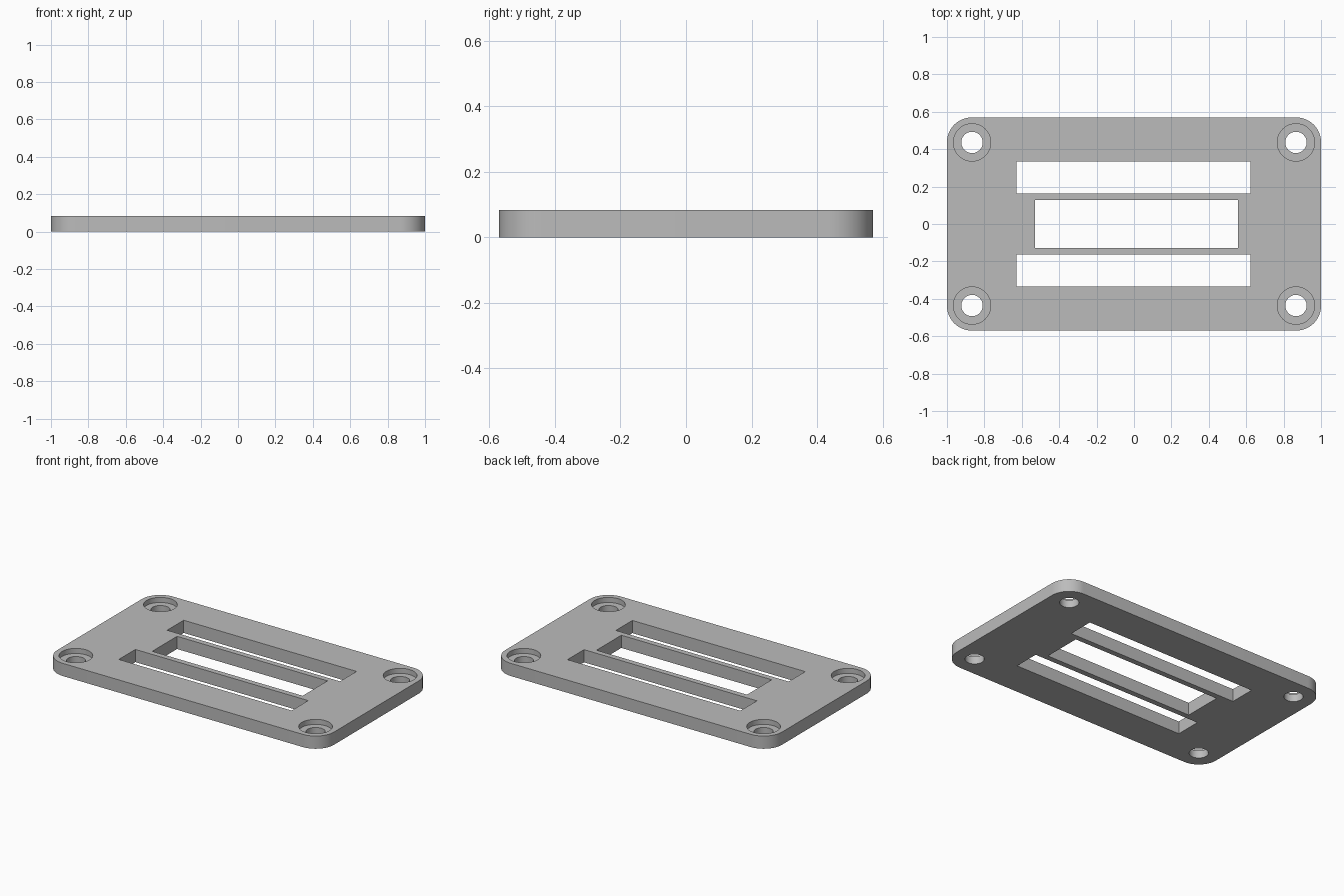
import bpy, bmesh, math

if "Cube" in bpy.data.objects:
    bpy.data.objects.remove(bpy.data.objects["Cube"])

H = 0.083          # plate thickness
W, D, R = 1.0, 0.57, 0.133
BORE = 0.033       # counterbore depth
HX, HY = 0.866, 0.436

grey = bpy.data.materials.new("plain grey")
grey.diffuse_color = (0.5, 0.5, 0.5, 1)
grey.use_nodes = True
grey.node_tree.nodes["Principled BSDF"].inputs["Base Color"].default_value = grey.diffuse_color


def prism(name, points, z0, z1, cutter=True):
    """Extrude a flat outline from z0 to z1."""
    bm = bmesh.new()
    face = bm.faces.new([bm.verts.new((x, y, z0)) for x, y in points])
    top = bmesh.ops.extrude_face_region(bm, geom=[face])
    verts = [v for v in top["geom"] if isinstance(v, bmesh.types.BMVert)]
    bmesh.ops.translate(bm, verts=verts, vec=(0, 0, z1 - z0))
    bmesh.ops.recalc_face_normals(bm, faces=bm.faces)
    mesh = bpy.data.meshes.new(name)
    bm.to_mesh(mesh)
    bm.free()
    mesh.materials.append(grey)
    ob = bpy.data.objects.new(name, mesh)
    bpy.context.collection.objects.link(ob)
    ob.hide_render = cutter
    return ob


def arc(cx, cy, r, a0, a1, n):
    return [(cx + r * math.cos(a0 + (a1 - a0) * i / n),
             cy + r * math.sin(a0 + (a1 - a0) * i / n)) for i in range(n + 1)]


def rect(x0, x1, y0, y1):
    return [(x0, y0), (x1, y0), (x1, y1), (x0, y1)]


# Rounded plate
outline = []
for i, (sx, sy) in enumerate([(1, 1), (-1, 1), (-1, -1), (1, -1)]):
    outline += arc(sx * (W - R), sy * (D - R), R,
                   i * math.pi / 2, (i + 1) * math.pi / 2, 16)
plate = prism("mounting_plate", outline, 0, H, cutter=False)

# Two long slots and the wider, slightly offset middle window
cutters = [prism("middle_window_cutter", rect(-0.53, 0.557, -0.128, 0.128), -0.1, 0.2),
           prism("back_slot_cutter", rect(-0.627, 0.622, 0.164, 0.335), -0.1, 0.2),
           prism("front_slot_cutter", rect(-0.627, 0.622, -0.335, -0.164), -0.1, 0.2)]

# Counterbored screw holes in the corners
for sx in (-1, 1):
    for sy in (-1, 1):
        for part, r, z0 in (("screw_hole", 0.057, -0.1), ("counterbore", 0.1, H - BORE)):
            ring = arc(sx * HX, sy * HY, r, 0, math.tau, 48)[:-1]
            cutters.append(prism(part + "_cutter", ring, z0, 0.2))

# Cut everything, then remove the helpers
bpy.context.view_layer.objects.active = plate
plate.select_set(True)
for c in cutters:
    mod = plate.modifiers.new("cut", "BOOLEAN")
    mod.operation, mod.solver, mod.object = "DIFFERENCE", "EXACT", c
    bpy.ops.object.modifier_apply(modifier=mod.name)
for c in cutters:
    bpy.data.objects.remove(c)
bpy.ops.object.shade_smooth_by_angle(angle=math.radians(30))
